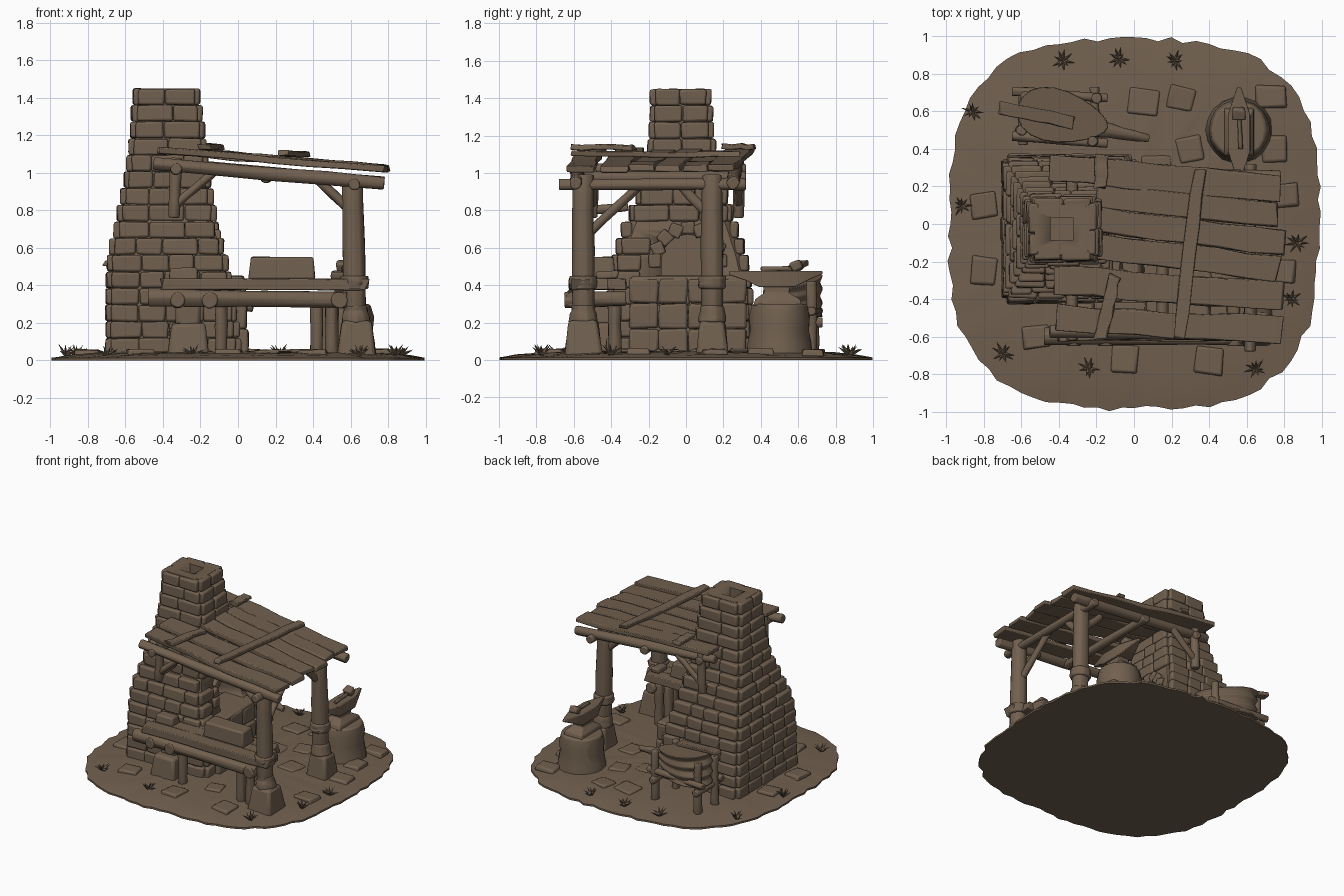
import bpy, bmesh, math, random
from mathutils import Vector, Matrix

random.seed(7)
if "Cube" in bpy.data.objects:
    bpy.data.objects.remove(bpy.data.objects["Cube"])

clay = bpy.data.materials.new("earth_brown")
clay.use_nodes = True
colour = (0.165, 0.117, 0.078, 1)
clay.diffuse_color = colour
clay.node_tree.nodes["Principled BSDF"].inputs["Base Color"].default_value = colour


def rnd(a):
    return random.uniform(-a, a)


def finish(name, bm, bevel=0.0):
    """Turn a bmesh into a smooth object with sharp edges kept."""
    bmesh.ops.recalc_face_normals(bm, faces=bm.faces)
    me = bpy.data.meshes.new(name)
    bm.to_mesh(me)
    bm.free()
    me.materials.append(clay)
    me.shade_smooth()
    me.set_sharp_from_angle(angle=math.radians(40))
    ob = bpy.data.objects.new(name, me)
    bpy.context.collection.objects.link(ob)
    if bevel:
        m = ob.modifiers.new("worn_edges", 'BEVEL')
        m.width, m.segments, m.limit_method = bevel, 2, 'ANGLE'
    return ob


def add_box(bm, centre, size, rot=Matrix(), taper=1.0, jitter=0.0):
    """Add a worn block, narrowed toward its top by taper."""
    verts = bmesh.ops.create_cube(bm, size=1)["verts"]
    for v in verts:
        k = taper if v.co.z > 0 else 1
        p = Vector((v.co.x * size[0] * k, v.co.y * size[1] * k, v.co.z * size[2]))
        p += Vector((rnd(jitter), rnd(jitter), rnd(jitter)))
        v.co = rot @ p + Vector(centre)


def block(name, centre, size, rot=Matrix(), taper=1.0, jitter=0.006, bevel=0.012):
    bm = bmesh.new()
    add_box(bm, centre, size, rot, taper, jitter)
    return finish(name, bm, bevel)


def rod(name, a, b, r, r2=None, sides=10, jitter=0.004, bevel=0.008):
    """Log between two points, with a slightly uneven girth."""
    a, b = Vector(a), Vector(b)
    r2 = r if r2 is None else r2
    rot = (b - a).to_track_quat('Z', 'Y').to_matrix()
    bm = bmesh.new()
    rings = []
    for i in range(5):
        t, k = i / 4, 1 + rnd(0.06)
        rings.append([bm.verts.new(a.lerp(b, t) + rot @ Vector((
            math.cos(n * math.tau / sides), math.sin(n * math.tau / sides), 0))
            * ((r + (r2 - r) * t) * k + rnd(jitter))) for n in range(sides)])
    skin(bm, rings)
    return finish(name, bm, bevel)


def skin(bm, rings):
    """Bridge closed rings and cap both ends."""
    n = len(rings[0])
    for lo, hi in zip(rings, rings[1:]):
        for i in range(n):
            bm.faces.new((lo[i], lo[(i + 1) % n], hi[(i + 1) % n], hi[i]))
    bm.faces.new(rings[0][::-1])
    bm.faces.new(rings[-1])


def plank(name, a, b, width, thick, wobble=0.008):
    """Rough board between two points."""
    a, b = Vector(a), Vector(b)
    rot = (b - a).to_track_quat('X', 'Z').to_matrix()
    bm = bmesh.new()
    rings = []
    for i in range(7):
        c = a.lerp(b, i / 6) + Vector((0, rnd(wobble), rnd(wobble * 0.6)))
        rings.append([bm.verts.new(c + rot @ Vector((
            rnd(0.015), y * width / 2 + rnd(wobble), z * thick / 2)))
            for y, z in ((-1, -1), (1, -1), (1, 1), (-1, 1))])
    skin(bm, rings)
    return finish(name, bm, 0.006)


# Ground: ragged rounded-square mound
bm = bmesh.new()
rings, segs = [], 96
edge = [1 - random.random() * 0.03 for _ in range(segs)]
for t, z in ((1, 0), (1, 0.014), (0.92, 0.026), (0.8, 0.038), (0.5, 0.046), (0.2, 0.048)):
    ring = []
    for i in range(segs):
        c, s = math.cos(i * math.tau / segs), math.sin(i * math.tau / segs)
        r = t * edge[i] / (abs(c) ** 3 + abs(s) ** 3) ** (1 / 3)
        ring.append(bm.verts.new((c * r, s * r, z + (rnd(0.004) if t < 1 else 0))))
    rings.append(ring)
skin(bm, rings)
finish("ground", bm)

# Paving stones and grass tufts
bm = bmesh.new()
for x, y in ((-.52, -.6), (.4, -.73), (.05, .65), (.25, .67), (.73, .68), (.3, .4), (.12, .3),
             (.2, -.1), (.4, .1), (.35, -.3), (.78, -.25), (.8, .15), (-.8, .1), (-.8, -.25),
             (.15, -.5), (.75, .4), (-.05, -.72)):
    add_box(bm, (x, y, 0.04), (.15 + rnd(.02), .14 + rnd(.02), .035),
            Matrix.Rotation(rnd(.25), 3, 'Z'), .9, .006)
finish("paving_stones", bm, 0.01)
bm = bmesh.new()
for x, y in ((-.38, .87), (-.08, .88), (.22, .87), (-.7, -.69), (-.24, -.77), (.65, -.77),
             (.87, -.1), (.84, -.4), (-.86, .6), (-.92, .1)):
    for i in range(9):
        rot = Matrix.Rotation(i * math.tau / 9 + rnd(.2), 4, 'Z') @ Matrix.Rotation(.95 + rnd(.35), 4, 'Y')
        bmesh.ops.create_cone(bm, cap_ends=True, segments=4, radius1=.011, radius2=0, depth=.07,
                              matrix=Matrix.Translation((x, y, .03)) @ rot @ Matrix.Translation((0, 0, .035)))
finish("grass_tufts", bm)

# Furnace: tapering body (height, x range, y range)
sections = [(.01, -.68, 0, -.4, .35), (.45, -.675, -.06, -.385, .325), (.56, -.67, -.09, -.36, .3),
            (.7, -.635, -.125, -.315, .255), (.85, -.605, -.155, -.25, .2), (1, -.575, -.18, -.2, .16),
            (1.2, -.55, -.2, -.17, .125), (1.45, -.53, -.235, -.165, .105)]


def outline(z):
    for p, q in zip(sections, sections[1:]):
        if z <= q[0]:
            t = (z - p[0]) / (q[0] - p[0])
            return [u + (w - u) * t for u, w in zip(p[1:], q[1:])]
    return sections[-1][1:]


bm = bmesh.new()
rings = []
for z, x0, x1, y0, y1 in sections:
    c = .035
    rings.append([bm.verts.new((x, y, z)) for x, y in (
        (x0 + c, y0), (x1 - c, y0), (x1, y0 + c), (x1, y1 - c),
        (x1 - c, y1), (x0 + c, y1), (x0, y1 - c), (x0, y0 + c))])
skin(bm, rings)
furnace = finish("furnace_body", bm)

# Fire arch and flue are cut out of the body
bm = bmesh.new()
arch = [(-.13, .44)] + [(.01 - .14 * math.cos(a * math.pi / 12), .53 + .14 * math.sin(a * math.pi / 12))
                        for a in range(13)] + [(.15, .44)]
skin(bm, [[bm.verts.new((x, y, z)) for y, z in arch] for x in (-.42, .2)])
cutters = [finish("arch_cutter", bm),
           block("flue_cutter", (-.385, -.025, 1.4), (.12, .12, .3), jitter=0, bevel=0)]
for cutter in cutters:
    cutter.hide_render = True
    m = furnace.modifiers.new("opening", 'BOOLEAN')
    m.operation, m.solver, m.object = 'DIFFERENCE', 'EXACT', cutter
bpy.context.view_layer.update()
cut = bpy.data.meshes.new_from_object(furnace.evaluated_get(bpy.context.evaluated_depsgraph_get()))
furnace.modifiers.clear()
furnace.data = cut
for cutter in cutters:
    bpy.data.objects.remove(cutter)

# Stone courses around the body
bm = bmesh.new()
courses = 16
step = 1.42 / courses
for k in range(courses):
    z = .03 + (k + .5) * step
    x0, x1, y0, y1 = outline(z)
    for axis, fixed, lo, hi in ((1, x0, y0, y1), (1, x1, y0, y1), (0, y0, x0, x1), (0, y1, x0, x1)):
        count = max(2, round((hi - lo) / .15))
        cuts = [lo] + [lo + (hi - lo) * (i + rnd(.2)) / count for i in range(1, count)] + [hi]
        for a, b in zip(cuts, cuts[1:]):
            if axis and fixed == x1 and .4 < z < .74 and b > -.16 and a < .18:
                continue
            depth = .045 + random.random() * .014
            mid, size = (a + b) / 2, b - a - .003
            if axis:
                add_box(bm, (fixed, mid, z), (depth, size, step - .003), jitter=.004)
            else:
                add_box(bm, (mid, fixed, z), (size, depth, step - .003), jitter=.004)
finish("furnace_stones", bm, 0.012)

# Arch surround stones and hearth ledge
bm = bmesh.new()
for i in range(9):
    a = math.pi * i / 8
    y, z = .01 - .175 * math.cos(a), .53 + .175 * math.sin(a)
    add_box(bm, (outline(z)[1] - .01, y, z), (.06, .068, .07), Matrix.Rotation(a, 3, 'X'), jitter=.004)
finish("arch_stones", bm, 0.01)
bm = bmesh.new()
for k in range(3):
    for i in range(4):
        add_box(bm, (-.03 - k * .008, -.225 + i * .157, .1 + k * .135), (.17, .154, .132), jitter=.005)
add_box(bm, (-.1, .01, .43), (.27, .61, .04), jitter=.004)
finish("hearth_ledge", bm, 0.014)


# Roof: sloping boards over beams
def roof(x, y, drop=0.0):
    return (x, y, 1.09 - .083 * x - drop)


for x0, yl, yr, x1, w in ((-.46, .3, .19, .78, .14), (-.2, .15, .05, .76, .13), (-.2, .02, -.1, .8, .13),
                          (-.21, -.12, -.24, .77, .13), (-.42, -.3, -.385, .8, .15), (-.41, -.5, -.565, .79, .14)):
    lift = rnd(.012)
    plank("roof_board", roof(x0, yl, lift), roof(x1, yr, lift), w, .035)
plank("roof_batten", roof(.35, .29, -.035), roof(.24, -.61, -.035), .065, .03)
plank("roof_batten", roof(-.17, .38, -.035), roof(-.18, .2, -.035), .065, .03)
plank("roof_batten", roof(-.1, -.27, -.035), roof(-.18, -.62, -.035), .065, .03)
for y in (-.57, .27):
    rod("roof_side_beam", roof(-.45, y, .08), roof(.78, y - .02, .08), .036)
for x, y0 in ((-.33, -.62), (.15, -.58), (.62, -.68)):
    rod("roof_cross_beam", roof(x, y0, .1), roof(x, .32, .1), .032)

# Posts on stone feet, with collars and braces
for label, y, w in (("front", -.55, .21), ("back", .14, .18)):
    block(label + "_post_foot", (.635, y, .11), (w, w, .2), taper=.75, bevel=.02)
    rod(label + "_post_collar", (.63, y, .2), (.625, y, .29), .078, .062)
    rod(label + "_post", (.625, y, .2), (.61, y, .99), .064, .056)
    rod(label + "_post_band", (.62, y, .38), (.62, y, .45), .076)
    rod(label + "_post_brace", (.6, y, .8), (.43, y, .96), .026)
rod("front_cross_brace", (.61, -.52, .68), (.6, -.23, .95), .026)
rod("back_cross_brace", (.61, .1, .8), (.6, -.05, .95), .026)
for y in (-.5, .28):
    rod("hanging_post", (-.34, y, .76), (-.33, y, 1.08), .032)
    rod("hanging_brace", (-.33, y, .83), (-.12, y, 1.01), .024)
    rod("wall_brace", (-.34, y, .8), (-.34, y * .62, .82), .024)

# Workbench with items on top
rod("bench_front_log", (-.48, -.6, .335), (.58, -.6, .325), .045)
for i, y in enumerate((-.57, -.47, -.37)):
    plank("bench_board", (-.41 + i * .03, y, .405), (.69 - i * .05, y, .405), .1, .06, .005)
for x in (-.32, -.15, .54):
    rod("bench_cross_log", (x, -.65, .32), (x, -.32, .33), .042)
for x in (-.09, .42, .5):
    for y in (-.56, -.38):
        rod("bench_leg", (x, y, .01), (x, y, .36), .035)
block("bench_stone_foot", (-.265, -.46, .11), (.22, .24, .18), taper=.8, bevel=.02)
block("bench_stone_upper", (-.265, -.42, .25), (.13, .16, .14), bevel=.02)
block("bench_chest", (.235, -.45, .49), (.36, .14, .12), taper=.9)
block("bench_ingot", (-.29, -.47, .46), (.16, .1, .06), taper=.85)
block("bench_tool", (.53, -.42, .455), (.07, .12, .04))

# Anvil on its stump
rod("stump", (.56, .5, .02), (.56, .5, .3), .172, .15, 18, .004, .012)
bm = bmesh.new()
rings = []
for z, hw, y0, y1 in ((.29, .08, .36, .62), (.325, .075, .37, .61), (.36, .045, .42, .55), (.4, .045, .41, .56)):
    rings.append([bm.verts.new((.56 + sx * hw, y, z)) for sx, y in ((-1, y0), (1, y0), (1, y1), (-1, y1))])
skin(bm, rings)
rings = []
for y, hw, low in ((.23, .008, .455), (.32, .038, .425), (.39, .06, .39), (.58, .06, .39), (.66, .035, .43), (.73, .01, .46)):
    rings.append([bm.verts.new((.56 + sx * hw, y, z)) for sx, z in ((-1, low), (1, low), (1, .475), (-1, .475))])
skin(bm, rings)
finish("anvil", bm, 0.005)
block("hammer_head", (.56, .59, .505), (.07, .06, .05), Matrix.Rotation(.4, 3, 'X'))
rod("hammer_handle", (.56, .59, .49), (.57, .4, .485), .012)

# Bellows on a timber stand
bm = bmesh.new()
rings = []
turn = Matrix.Rotation(-.22, 3, 'Z')
for i in range(7):
    k = 1 if i % 2 == 0 else .9
    ring = []
    for n in range(20):
        a = n * math.tau / 20
        u = math.cos(a)
        p = turn @ Vector((.25 * u * k, .14 * math.sin(a) * (1 - .3 * u) * k, 0))
        ring.append(bm.verts.new((-.38 + p.x, .57 + p.y, .23 + i * (.033 - .008 * u))))
    rings.append(ring)
skin(bm, rings)
finish("bellows_bag", bm, 0.006)
rod("bellows_nozzle", (-.2, .51, .32), (.08, .455, .28), .045, .022)
plank("bellows_handle", (-.71, .62, .52), (-.32, .54, .46), .07, .03, .003)
for x, y in ((-.58, .68), (-.2, .67), (-.6, .5), (-.22, .44)):
    rod("bellows_stand_leg", (x, y, .01), (x, y, .42), .032, .028)
rod("bellows_rail_back", (-.65, .71, .26), (-.14, .67, .26), .026)
rod("bellows_rail_front", (-.65, .47, .24), (-.14, .43, .24), .026)
for x in (-.59, -.21):
    rod("bellows_cross_rail", (x, .42, .2), (x, .73, .2), .026)
